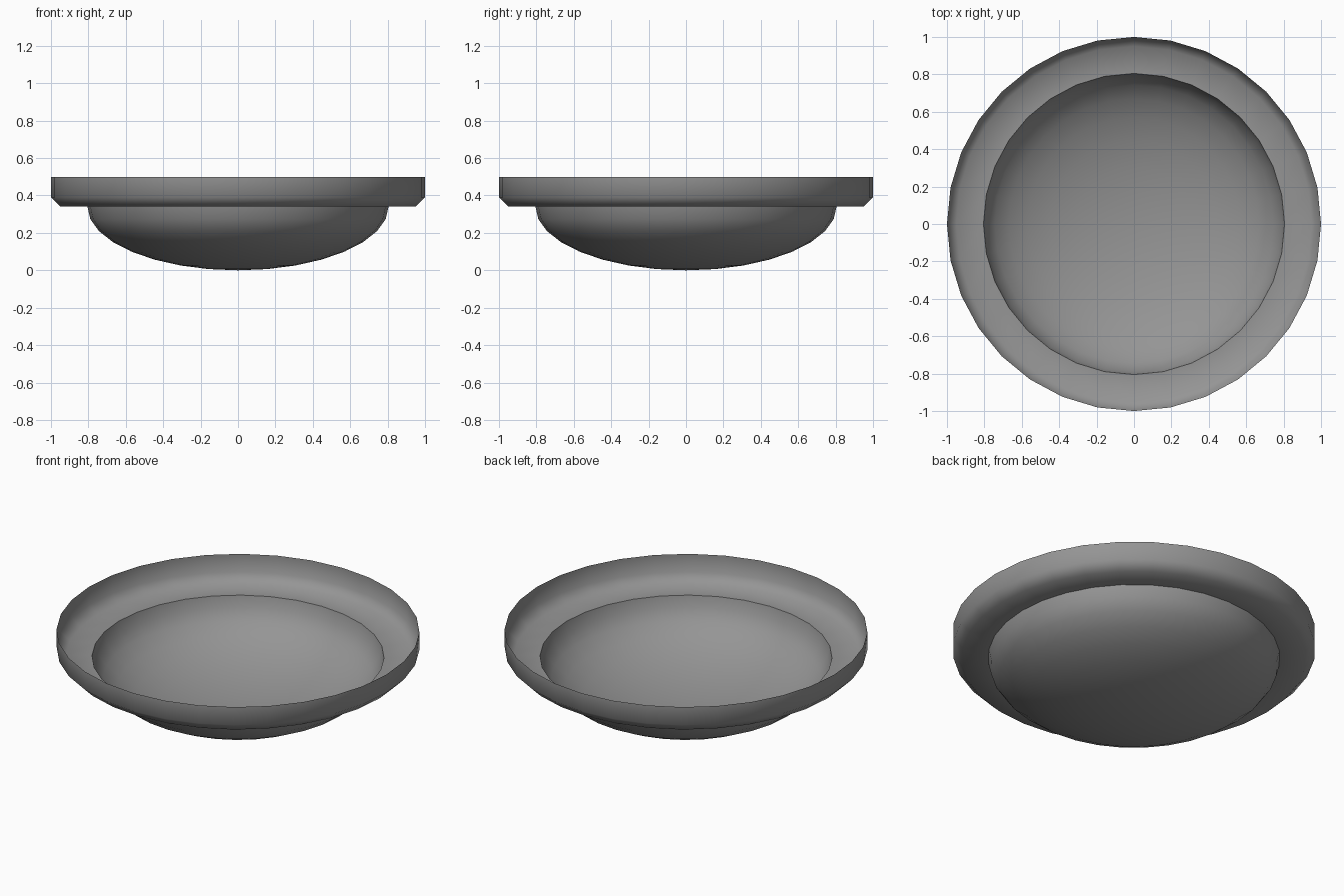
import bpy, bmesh, math

if "Cube" in bpy.data.objects:
    bpy.data.objects.remove(bpy.data.objects["Cube"], do_unlink=True)

SIDES = 32
BOWL_RADIUS, BOWL_DEPTH, BOWL_STEPS = 0.805, 0.34, 8

grey = bpy.data.materials.new("plain grey")
grey.use_nodes = True
colour = (0.3, 0.3, 0.3, 1)
grey.diffuse_color = colour
grey.node_tree.nodes["Principled BSDF"].inputs["Base Color"].default_value = colour


def lathe(name, profile):
    """Turn a thin (radius, height) profile around the z axis."""
    bm = bmesh.new()
    points = [bm.verts.new((r, 0, z)) for r, z in profile]
    edges = [bm.edges.new(pair) for pair in zip(points, points[1:])]
    bmesh.ops.spin(bm, geom=points + edges, cent=(0, 0, 0), axis=(0, 0, 1),
                   angle=math.tau, steps=SIDES, use_duplicate=False)
    bmesh.ops.remove_doubles(bm, verts=bm.verts[:], dist=0.0005)
    bmesh.ops.recalc_face_normals(bm, faces=bm.faces[:])
    mesh = bpy.data.meshes.new(name)
    bm.to_mesh(mesh)
    bm.free()
    mesh.materials.append(grey)
    obj = bpy.data.objects.new(name, mesh)
    bpy.context.collection.objects.link(obj)
    bpy.ops.object.select_all(action="DESELECT")
    obj.select_set(True)
    bpy.context.view_layer.objects.active = obj
    bpy.ops.object.shade_smooth_by_angle(angle=math.radians(60))
    return obj


# Shallow elliptical bowl, from the bottom centre up to its lip
angles = [math.pi / 2 * i / BOWL_STEPS for i in range(BOWL_STEPS + 1)]
bowl = [(BOWL_RADIUS * math.sin(a), BOWL_DEPTH * (1 - math.cos(a))) for a in angles]

# Flat flange, bevelled corner and upright wall
rim = [(0.95, BOWL_DEPTH), (1, 0.39), (1, 0.5)]

lathe("dish", bowl + rim)
